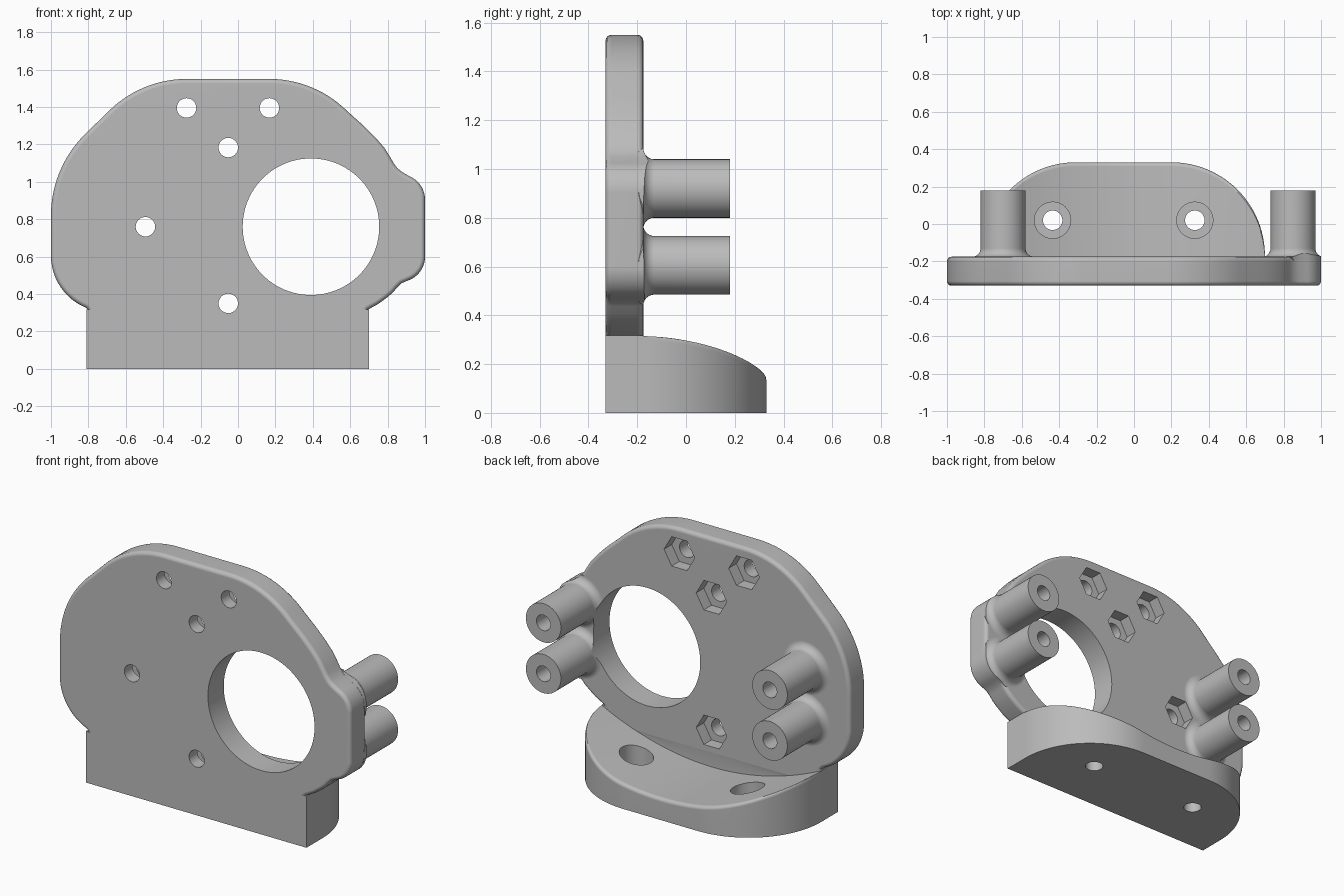
import bpy, bmesh, math
from math import cos, sin, pi, radians

if "Cube" in bpy.data.objects:
    bpy.data.objects.remove(bpy.data.objects["Cube"])

FRONT, BACK = -0.33, -0.175          # plate faces in y
grey = bpy.data.materials.new("plain grey")
grey.diffuse_color = (0.5, 0.5, 0.5, 1)
grey.use_nodes = True
grey.node_tree.nodes["Principled BSDF"].inputs["Base Color"].default_value = grey.diffuse_color


def finish(name, bm):
    bmesh.ops.recalc_face_normals(bm, faces=bm.faces)
    me = bpy.data.meshes.new(name)
    bm.to_mesh(me)
    bm.free()
    me.materials.append(grey)
    ob = bpy.data.objects.new(name, me)
    bpy.context.collection.objects.link(ob)
    return ob


def loft(name, rings):
    """Closed solid through a list of equally long point rings."""
    bm = bmesh.new()
    vs = [[bm.verts.new(p) for p in r] for r in rings]
    n = len(vs[0])
    for a, b in zip(vs, vs[1:]):
        for i in range(n):
            j = (i + 1) % n
            bm.faces.new((a[i], a[j], b[j], b[i]))
    bm.faces.new(vs[0])
    bm.faces.new(vs[-1][::-1])
    return finish(name, bm)


def turned(name, prof, u, v, segs=40, axis='y'):
    """Round solid from (radius, position along axis) pairs."""
    ang = [2 * pi * i / segs for i in range(segs)]
    if axis == 'y':
        return loft(name, [[(u + r * cos(a), t, v + r * sin(a)) for a in ang] for r, t in prof])
    return loft(name, [[(u + r * cos(a), v + r * sin(a), t) for a in ang] for r, t in prof])


def boolean(ob, other, op):
    m = ob.modifiers.new("bool", 'BOOLEAN')
    m.operation, m.object, m.solver = op, other, 'EXACT'
    bpy.context.view_layer.objects.active = ob
    bpy.ops.object.modifier_apply(modifier=m.name)
    bpy.data.objects.remove(other, do_unlink=True)


def arc(cx, cz, r, a0, a1, n):
    return [(cx + r * cos(radians(a0 + (a1 - a0) * i / n)),
             cz + r * sin(radians(a0 + (a1 - a0) * i / n))) for i in range(n + 1)]


# plate outline in x, z (clockwise from lower left)
outline = [(-0.79, 0.2), (-0.79, 0.3)]
outline += arc(-0.70, 0.605, 0.30, 248, 180, 12)
outline += arc(-0.39, 0.82, 0.61, 180, 135, 12)
outline += arc(-0.275, 0.96, 0.59, 135, 90, 12)
outline += arc(0.168, 0.96, 0.59, 90, 45, 12)
outline += [(0.677, 1.295), (0.735, 1.237), (0.784, 1.18), (0.815, 1.13),
            (0.832, 1.1), (0.852, 1.073), (0.878, 1.052)]
outline += arc(0.865, 0.905, 0.135, 68, 0, 10)
outline += arc(0.865, 0.60, 0.135, 0, -72, 10)
outline += [(0.875, 0.458), (0.852, 0.437), (0.828, 0.408), (0.795, 0.38),
            (0.75, 0.347), (0.695, 0.317), (0.68, 0.3), (0.68, 0.2)]


def slab(name, y0, y1):
    return loft(name, [[(x, y, z) for x, z in outline] for y in (y0, y1)])


# plate with rounded rims
body = slab("bracket", FRONT, BACK)
bm = bmesh.new()
bm.from_mesh(body.data)
rims = [e for e in bm.edges if abs(e.verts[0].co.y - e.verts[1].co.y) < 1e-5]
bmesh.ops.bevel(bm, geom=rims, offset=0.024, segments=4, profile=0.5, affect='EDGES')
bm.to_mesh(body.data)
bm.free()

# foot: rounded plan, top dished along x, small round on its outer edge
sections = []
xl, xr, R, yc = -0.81, 0.70, 0.5, -0.17
xs = [xl + R * (1 - cos(pi / 2 * i / 24)) for i in range(25)]
xs += [xl + R + (xr - xl - 2 * R) * i / 10 for i in range(1, 10)]
xs += [xr - R * (1 - cos(pi / 2 * i / 24)) for i in range(24, -1, -1)]
for x in xs:
    dx = max(xl + R - x, x - (xr - R), 0)
    y = yc + math.sqrt(max(R * R - dx * dx, 0))
    zt = 0.134 + 0.317 * (x + 0.055) ** 2
    f = min(0.022, (y + 0.176) * 0.5)
    ring = [(x, FRONT, 0), (x, y, 0)]
    ring += [(x, y - f + f * cos(pi / 8 * i), zt - f + f * sin(pi / 8 * i)) for i in range(5)]
    ring += [(x, -0.176, zt), (x, -0.176, 0.318), (x, FRONT, 0.318)]
    sections.append(ring)
boolean(body, loft("foot", sections), 'UNION')

# four standoffs with filleted roots, trimmed to the plate outline
posts = [(x, z) for x in (-0.70, 0.85) for z in (0.605, 0.92)]
F = 0.045
for x, z in posts:
    prof = [(0.15, -0.195), (0.12 + F, BACK - 0.002)]
    prof += [(0.12 + F * (1 - sin(pi / 12 * i)), BACK + F * (1 - cos(pi / 12 * i))) for i in range(7)]
    prof += [(0.12, 0.18)]
    post = turned("standoff", prof, x, z, 48)
    boolean(post, slab("trim", -0.5, 0.5), 'INTERSECT')
    boolean(body, post, 'UNION')

# large opening and standoff bores
boolean(body, turned("opening", [(0.365, -0.6), (0.365, 0.6)], 0.39, 0.76, 96), 'DIFFERENCE')
for x, z in posts:
    boolean(body, turned("bore", [(0.048, -0.13), (0.048, 0.5)], x, z, 32), 'DIFFERENCE')

# bolt holes with hexagonal nut pockets at the back
for x, z in [(-0.275, 1.395), (0.168, 1.395), (-0.052, 1.183), (-0.495, 0.76), (-0.052, 0.35)]:
    boolean(body, turned("bolt_hole", [(0.052, -0.5), (0.052, -0.2)], x, z, 32), 'DIFFERENCE')
    boolean(body, turned("nut_pocket", [(0.105, BACK - 0.075), (0.105, 0)], x, z, 6), 'DIFFERENCE')

# counterbored mounting holes in the foot
for x in (-0.435, 0.325):
    boolean(body, turned("foot_hole", [(0.052, -0.2), (0.052, 0.2)], x, 0.02, 32, 'z'), 'DIFFERENCE')
    boolean(body, turned("counterbore", [(0.097, 0.07), (0.097, 0.6)], x, 0.02, 40, 'z'), 'DIFFERENCE')

# smooth shading with crisp edges and flat large faces
bpy.ops.object.select_all(action='DESELECT')
body.select_set(True)
bpy.context.view_layer.objects.active = body
bpy.ops.object.shade_smooth_by_angle(angle=radians(30))
wn = body.modifiers.new("weighted", 'WEIGHTED_NORMAL')
wn.keep_sharp = True
